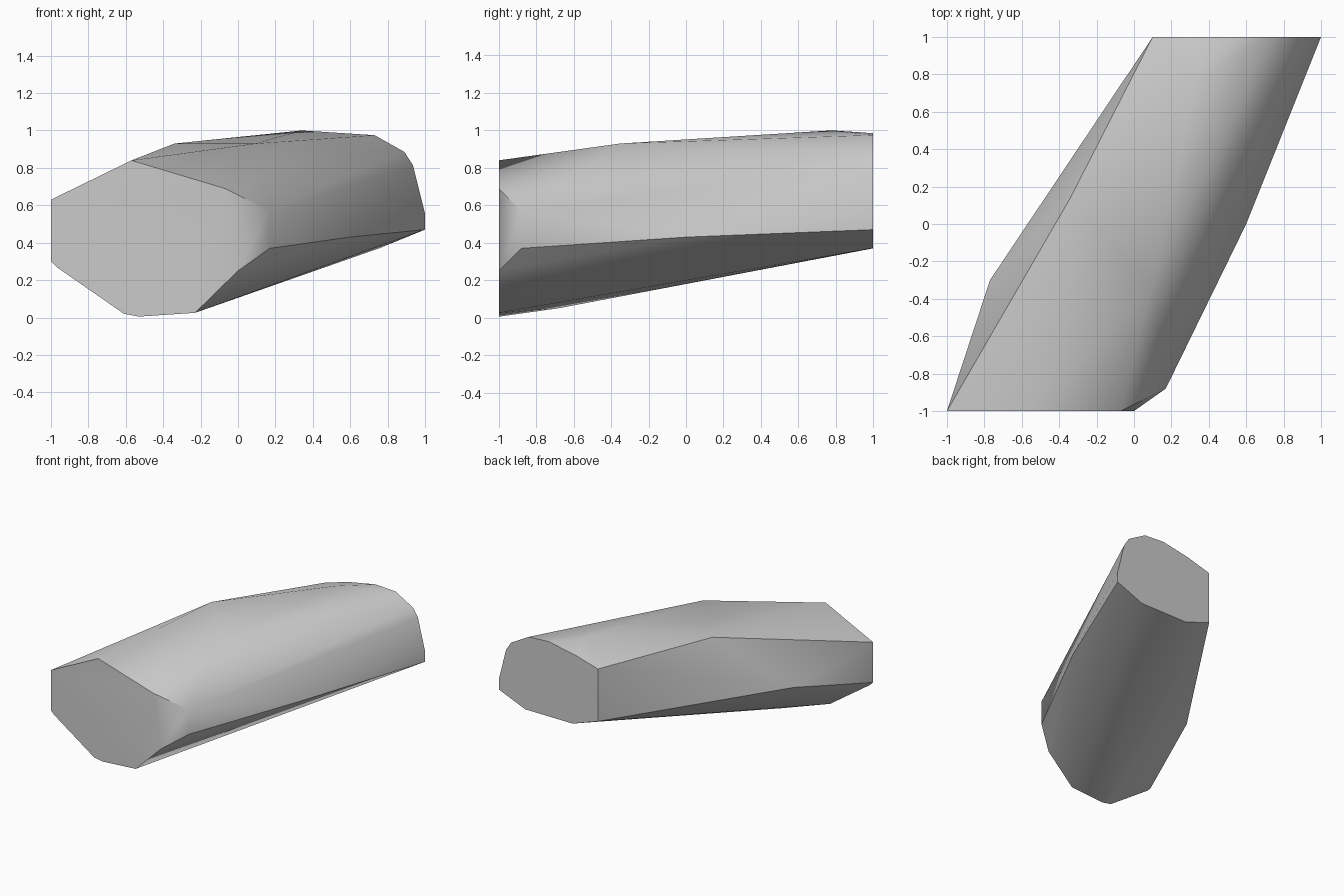
import bpy, bmesh, math

cube = bpy.data.objects.get("Cube")
if cube:
    bpy.data.objects.remove(cube, do_unlink=True)

# Plain grey material
grey = bpy.data.materials.new("light_grey")
grey.use_nodes = True
colour = (0.6, 0.6, 0.6, 1)
grey.diffuse_color = colour
grey.node_tree.nodes["Principled BSDF"].inputs["Base Color"].default_value = colour

# End cap outlines as (x, z)
front_cap = [(-1, .63), (-.57, .84), (-.07, .69), (0, .25), (-.23, .025),
             (-.53, .005), (-.61, .02), (-.97, .27), (-1, .30)]
back_cap = [(.1, .88), (.1, .45), (.33, .37), (.76, .372), (1, .47), (1, .555),
            (.935, .815), (.89, .885), (.73, .975), (.55, .985), (.31, .94)]

# Corners along the body between the caps
body = [(-.77, -.30, .465), (-.34, .14, .93), (.09, -.35, .93), (.34, .78, 1.0),
        (.17, -.88, .37), (.17, -.88, .57), (.60, 0, .43), (-.40, -.68, .05)]

points = [(x, -1, z) for x, z in front_cap] + [(x, 1, z) for x, z in back_cap] + body

# Wrap the corners in one convex block
bm = bmesh.new()
for p in points:
    bm.verts.new(p)
hull = bmesh.ops.convex_hull(bm, input=bm.verts)
loose = [v for v in bm.verts if not v.link_faces]
bmesh.ops.delete(bm, geom=loose, context='VERTS')
# Merge the flat end caps into single faces
bmesh.ops.dissolve_limit(bm, angle_limit=math.radians(0.5),
                         verts=bm.verts[:], edges=bm.edges[:])
bmesh.ops.recalc_face_normals(bm, faces=bm.faces[:])
mesh = bpy.data.meshes.new("slanted_block")
bm.to_mesh(mesh)
bm.free()
mesh.materials.append(grey)
block = bpy.data.objects.new("slanted_block", mesh)
bpy.context.collection.objects.link(block)

# Soft shading with sharp main edges
bpy.ops.object.select_all(action='DESELECT')
block.select_set(True)
bpy.context.view_layer.objects.active = block
bpy.ops.object.shade_smooth_by_angle(angle=math.radians(30))
